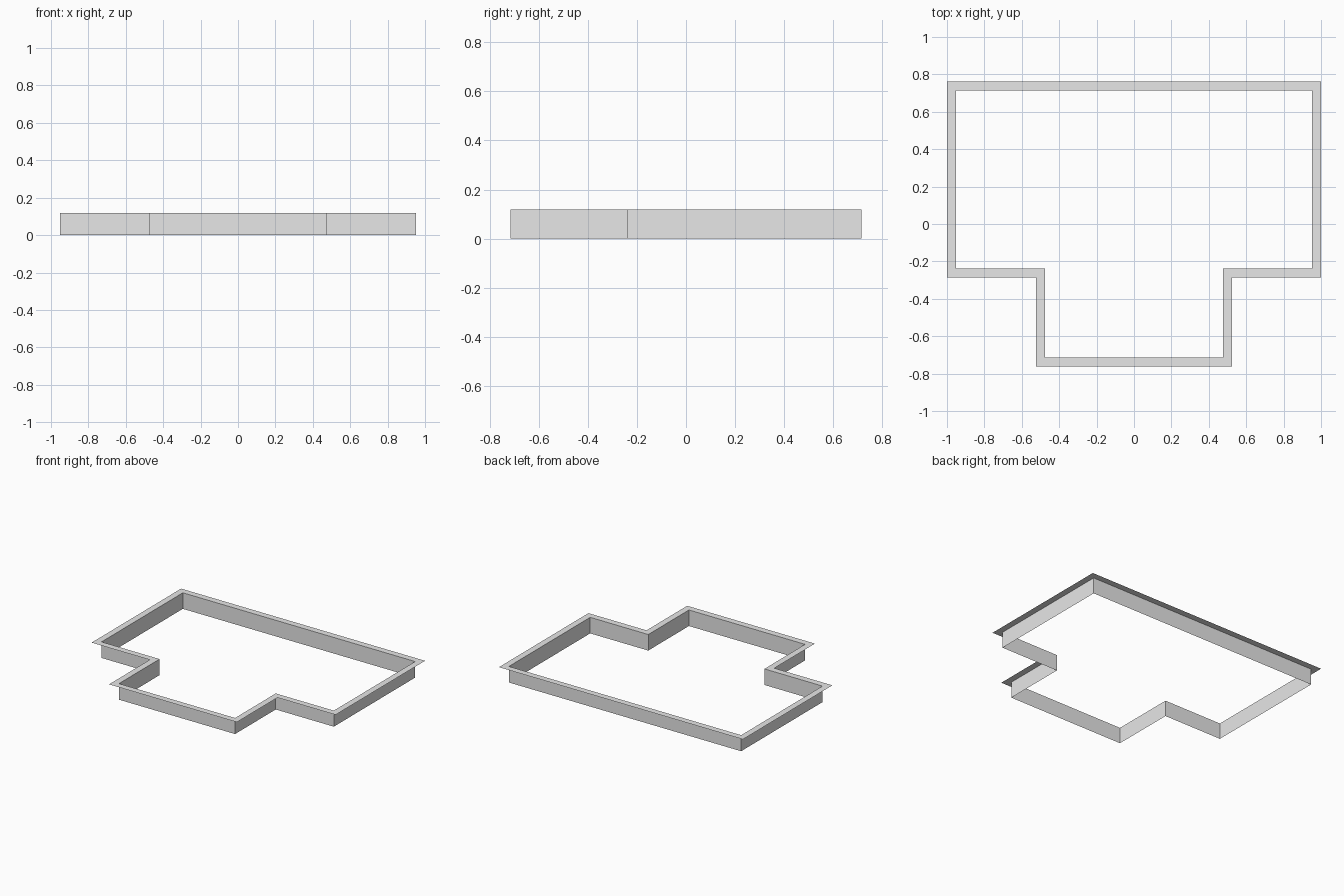
import bpy
import bmesh

UNIT = 1 / 21          # width of the flat rim
HEIGHT = 2.5 * UNIT

cube = bpy.data.objects.get("Cube")
if cube:
    bpy.data.objects.remove(cube, do_unlink=True)

grey = bpy.data.materials.new("plain grey")
grey.use_nodes = True
grey.diffuse_color = (0.8, 0.8, 0.8, 1)
grey.node_tree.nodes["Principled BSDF"].inputs["Base Color"].default_value = (0.8, 0.8, 0.8, 1)


def outline(grow):
    """T-shaped plan, counter-clockwise, pushed outward by grow rim widths."""
    half = [(10, -15), (10, -5), (20, -5), (20, 15)]
    right = [(x + grow, y + (grow if y > 0 else -grow)) for x, y in half]
    left = [(-x, y) for x, y in reversed(right)]
    return [(x * UNIT, y * UNIT) for x, y in right + left]


def band(name, lower, upper):
    """Closed strip of quads joining two matching loops of (points, height)."""
    bm = bmesh.new()
    a, b = [[bm.verts.new((x, y, z)) for x, y in pts] for pts, z in (lower, upper)]
    for i in range(len(a)):
        j = (i + 1) % len(a)
        bm.faces.new((a[i], a[j], b[j], b[i]))
    mesh = bpy.data.meshes.new(name)
    bm.to_mesh(mesh)
    bm.free()
    mesh.materials.append(grey)
    obj = bpy.data.objects.new(name, mesh)
    bpy.context.collection.objects.link(obj)
    return obj


# Thin upright wall following the plan
band("wall", (outline(0), 0), (outline(0), HEIGHT))

# Flat rim turned outward along the top of the wall
band("top_rim", (outline(1), HEIGHT), (outline(0), HEIGHT))
